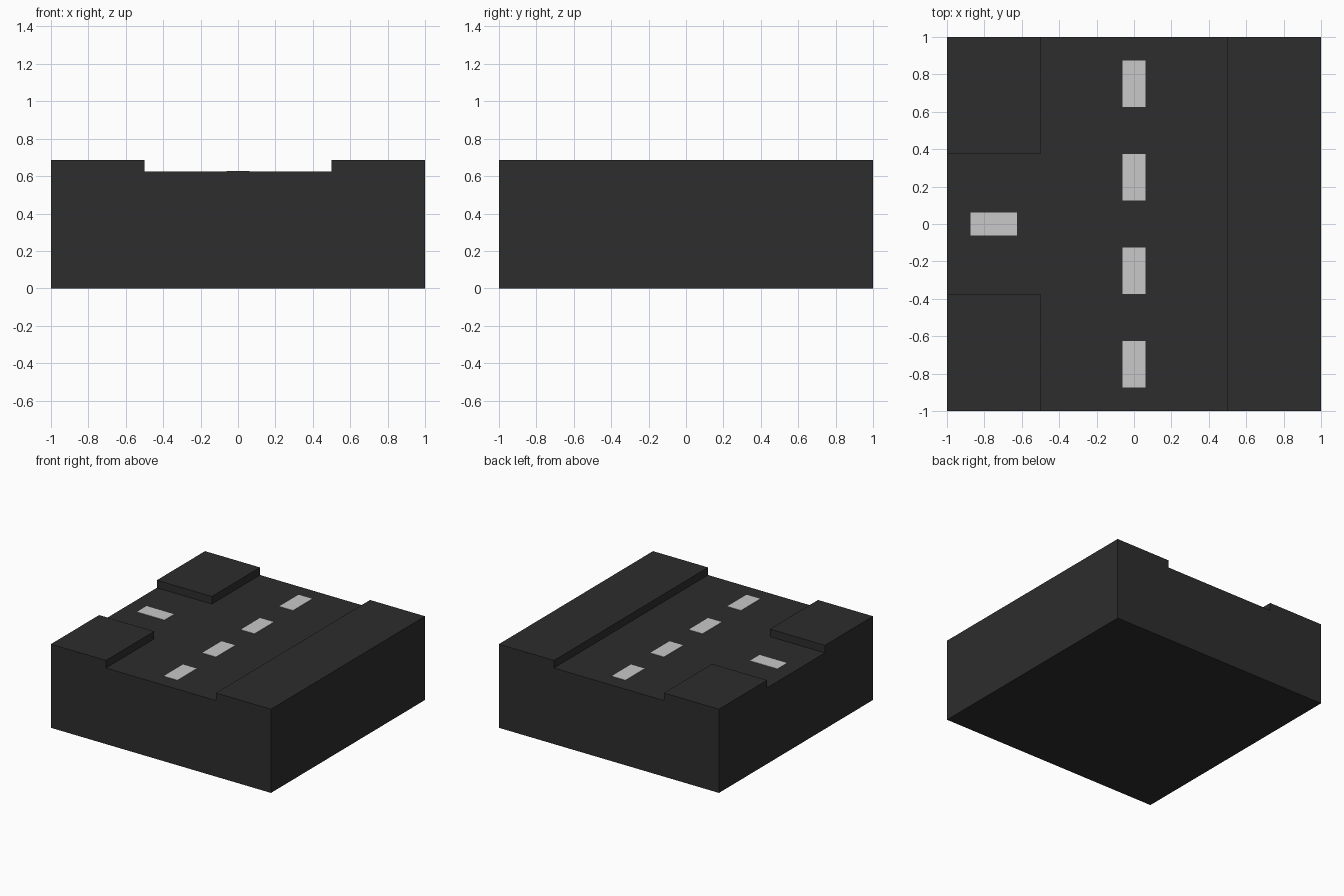
import bpy
import bmesh
from mathutils import Vector, Matrix

if "Cube" in bpy.data.objects:
    bpy.data.objects.remove(bpy.data.objects["Cube"])

ROAD_Z = 0.625      # road surface height
CURB_H = 0.0625     # pavement height above the road
MARK_H = 0.003      # painted line thickness


def material(name, value):
    mat = bpy.data.materials.new(name)
    mat.diffuse_color = (value, value, value, 1)
    mat.use_nodes = True
    mat.node_tree.nodes["Principled BSDF"].inputs["Base Color"].default_value = mat.diffuse_color
    return mat


def make_object(name, bm, mat):
    mesh = bpy.data.meshes.new(name)
    bm.to_mesh(mesh)
    bm.free()
    mesh.materials.append(mat)
    obj = bpy.data.objects.new(name, mesh)
    bpy.context.collection.objects.link(obj)
    return obj


def box(lo, hi):
    bm = bmesh.new()
    lo, hi = Vector(lo), Vector(hi)
    size = Matrix.Diagonal((*(hi - lo), 1))
    bmesh.ops.create_cube(bm, size=1, matrix=Matrix.Translation((lo + hi) / 2) @ size)
    return bm


asphalt = material("dark asphalt", 0.0262)
paint = material("light grey paint", 0.58)

# Road block: slice a slab at the kerb lines, then raise the pavement areas
bm = box((-1, -1, 0), (1, 1, ROAD_Z))
for normal, offset in (((1, 0, 0), 0.5), ((0, 1, 0), 0.375)):
    for side in (-1, 1):
        bmesh.ops.bisect_plane(bm, geom=bm.verts[:] + bm.edges[:] + bm.faces[:],
                               plane_co=Vector(normal) * offset * side, plane_no=normal)
bm.normal_update()
pavement = []
for face in bm.faces:
    c = face.calc_center_median()
    if face.normal.z > 0.9 and (c.x > 0.5 or (c.x < -0.5 and abs(c.y) > 0.375)):
        pavement.append(face)
raised = bmesh.ops.extrude_face_region(bm, geom=pavement)["geom"]
bmesh.ops.translate(bm, vec=(0, 0, CURB_H),
                    verts=[v for v in raised if isinstance(v, bmesh.types.BMVert)])
bmesh.ops.recalc_face_normals(bm, faces=bm.faces)
bmesh.ops.dissolve_limit(bm, angle_limit=0.01, verts=bm.verts, edges=bm.edges)
make_object("road_block", bm, asphalt)


# Painted dashes
def dash(name, x, y, half_x, half_y):
    bm = box((x - half_x, y - half_y, ROAD_Z), (x + half_x, y + half_y, ROAD_Z + MARK_H))
    make_object(name, bm, paint)


for i in range(4):
    dash(f"main_road_dash_{i + 1}", 0, -0.75 + 0.5 * i, 0.0625, 0.125)
dash("side_road_dash", -0.75, 0, 0.125, 0.0625)
